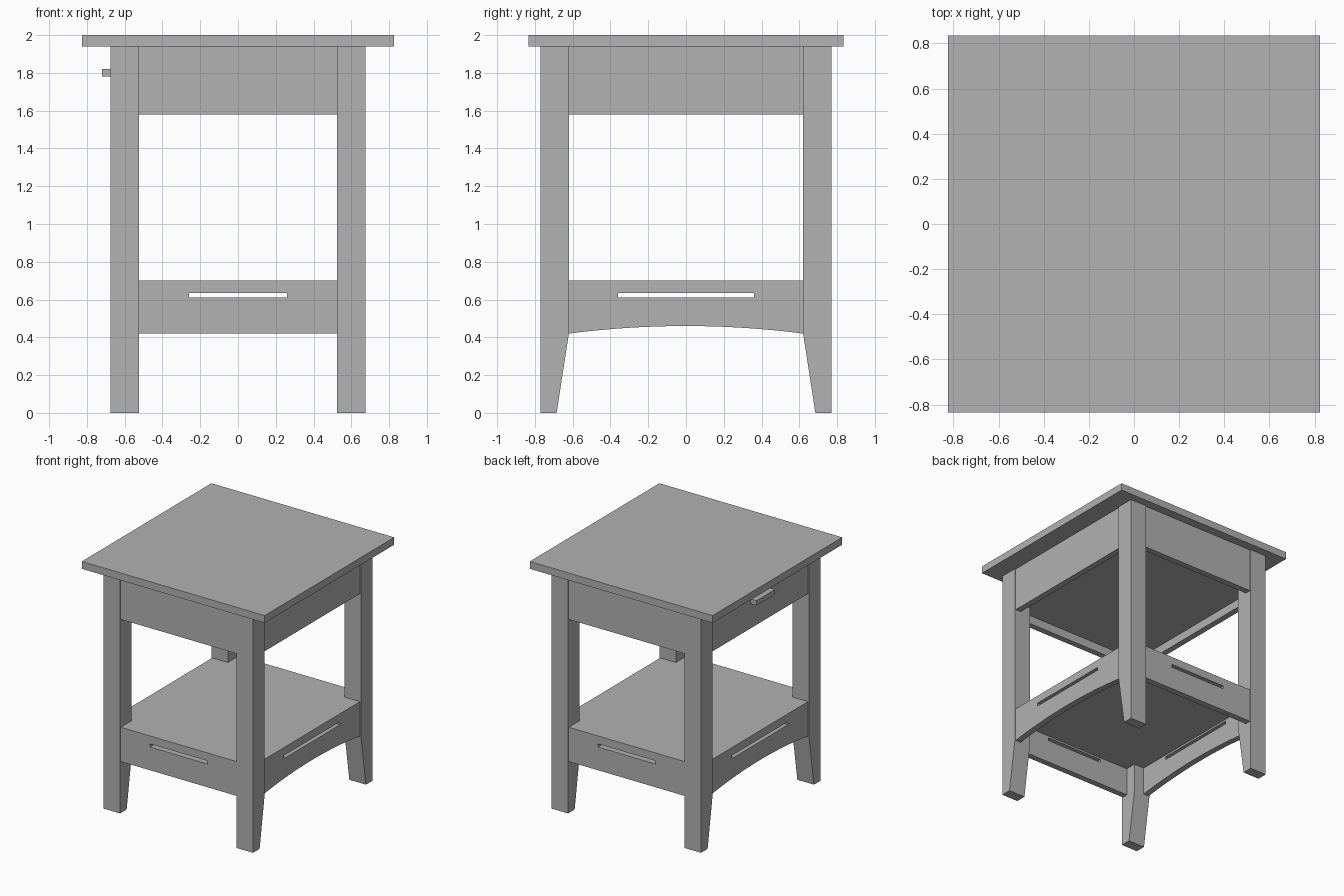
import bpy
import bmesh
from mathutils import Vector

cube = bpy.data.objects.get("Cube")
if cube:
    bpy.data.objects.remove(cube, do_unlink=True)

GREY = 0.445
grey = bpy.data.materials.new("plain grey")
grey.use_nodes = True
grey.diffuse_color = (GREY, GREY, GREY, 1)
grey.node_tree.nodes["Principled BSDF"].inputs["Base Color"].default_value = (GREY, GREY, GREY, 1)

# Main dimensions
LEG_X, LEG_Y, LEG_W = 0.675, 0.77, 0.15
INNER_X, INNER_Y = LEG_X - LEG_W, LEG_Y - LEG_W
RECESS, BOARD = 0.008, 0.05
TOP_Z, APRON_Z = 1.94, 1.58
RAIL_LOW, RAIL_HIGH, ARCH = 0.42, 0.70, 0.04


def prism(name, profile, axis, lo, hi):
    """Extrude a closed profile along x (profile is y,z) or along y (profile is x,z)."""
    def place(a, b, depth):
        return (depth, a, b) if axis == "x" else (a, depth, b)
    bm = bmesh.new()
    face = bm.faces.new([bm.verts.new(place(a, b, lo)) for a, b in profile])
    moved = bmesh.ops.extrude_face_region(bm, geom=[face])["geom"]
    bmesh.ops.translate(bm, vec=Vector(place(0, 0, hi - lo)),
                        verts=[v for v in moved if isinstance(v, bmesh.types.BMVert)])
    bmesh.ops.recalc_face_normals(bm, faces=bm.faces)
    mesh = bpy.data.meshes.new(name)
    bm.to_mesh(mesh)
    bm.free()
    mesh.materials.append(grey)
    obj = bpy.data.objects.new(name, mesh)
    bpy.context.collection.objects.link(obj)
    return obj


def box(name, x0, x1, y0, y1, z0, z1):
    return prism(name, [(x0, z0), (x1, z0), (x1, z1), (x0, z1)], "y", y0, y1)


def cut(obj, cutter):
    """Subtract the cutter, bake the result and drop the cutter."""
    cutter.hide_render = True
    mod = obj.modifiers.new("slot", "BOOLEAN")
    mod.operation, mod.solver, mod.object = "DIFFERENCE", "EXACT", cutter
    graph = bpy.context.evaluated_depsgraph_get()
    baked = bpy.data.meshes.new_from_object(obj.evaluated_get(graph))
    obj.modifiers.clear()
    obj.data = baked
    bpy.data.objects.remove(cutter, do_unlink=True)


# Table top
box("table_top", -0.825, 0.825, -0.835, 0.835, TOP_Z, 2.0)

# Legs, tapered on the inner face below the rails
for sy, end in ((-1, "front"), (1, "back")):
    for sx, side in ((1, "left"), (-1, "right")):
        outline = [(LEG_Y, 0), (LEG_Y, TOP_Z), (INNER_Y, TOP_Z), (INNER_Y, RAIL_LOW), (0.685, 0)]
        prism(f"{end}_{side}_leg", [(sy * y, z) for y, z in outline], "x",
              sx * INNER_X, sx * LEG_X)

# Front and back aprons and straight slotted rails
for s, end in ((-1, "front"), (1, "back")):
    outer = s * (LEG_Y - RECESS)
    inner = outer - s * BOARD
    box(f"{end}_apron", -INNER_X, INNER_X, inner, outer, APRON_Z, TOP_Z)
    rail = box(f"{end}_rail", -INNER_X, INNER_X, inner, outer, RAIL_LOW, RAIL_HIGH)
    cut(rail, box("slot_cutter", -0.26, 0.26, s * 0.6, s * 0.9, 0.61, 0.635))

# Side aprons and arched slotted rails
STEPS = 16
arch = []
for i in range(STEPS + 1):
    t = 2 * i / STEPS - 1
    arch.append((t * INNER_Y, RAIL_LOW + ARCH * (1 - t * t)))
for s, side in ((1, "left"), (-1, "right")):
    outer = s * (LEG_X - RECESS)
    inner = outer - s * BOARD
    box(f"{side}_apron", inner, outer, -INNER_Y, INNER_Y, APRON_Z, TOP_Z)
    rail = prism(f"{side}_rail", arch + [(INNER_Y, RAIL_HIGH), (-INNER_Y, RAIL_HIGH)],
                 "x", inner, outer)
    cut(rail, box("slot_cutter", s * 0.5, s * 0.8, -0.36, 0.36, 0.61, 0.635))

# Shelf and drawer floor, fitted between the boards
fit_x = LEG_X - RECESS - BOARD
fit_y = LEG_Y - RECESS - BOARD
box("shelf", -fit_x, fit_x, -fit_y, fit_y, 0.65, RAIL_HIGH)
box("drawer_floor", -fit_x, fit_x, -fit_y, fit_y, 1.65, 1.68)

# Drawer pull on the right side
box("drawer_pull", -0.72, RECESS - LEG_X, -0.12, 0.12, 1.78, 1.82)
